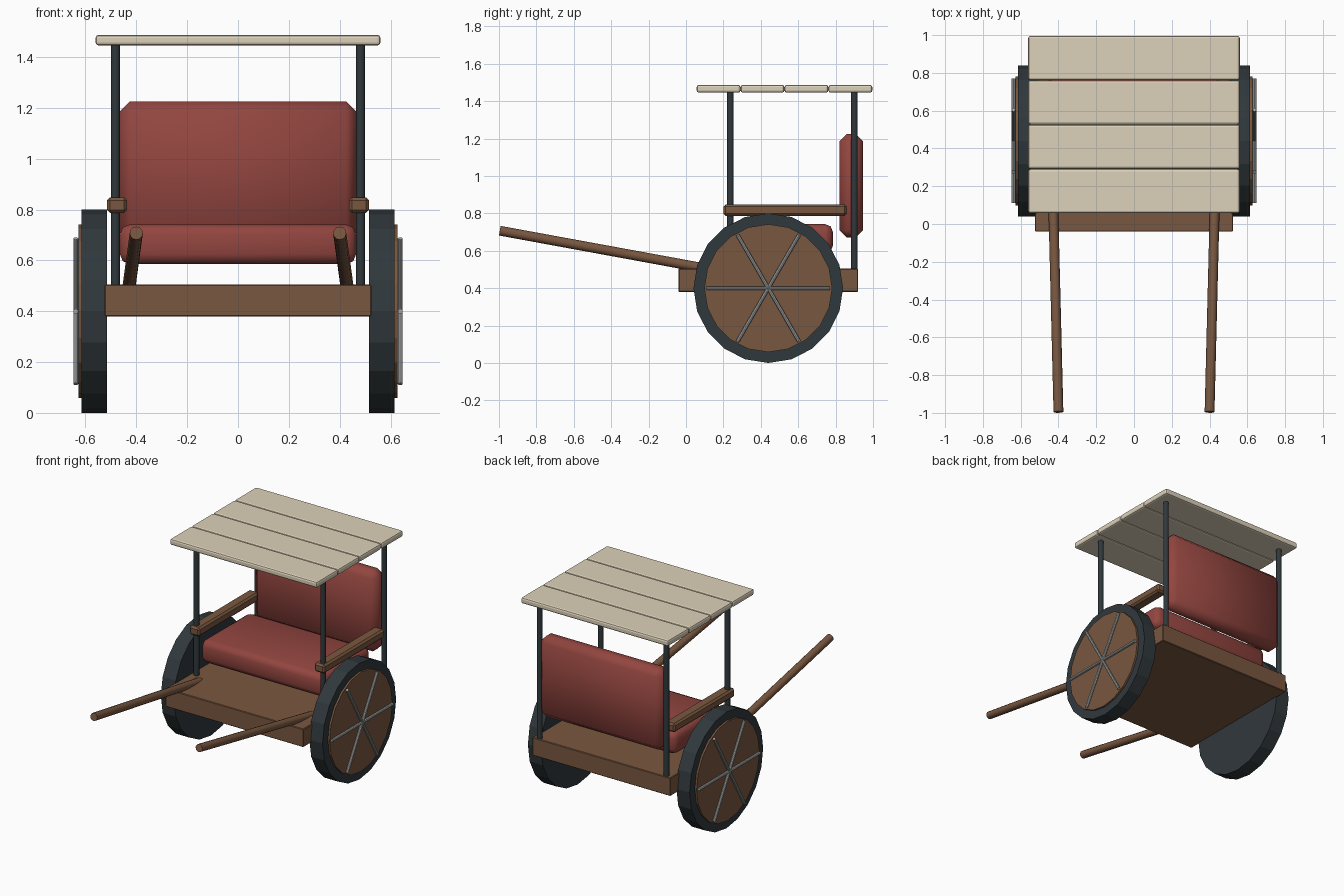
import bpy, math
from mathutils import Vector

if "Cube" in bpy.data.objects:
    bpy.data.objects.remove(bpy.data.objects["Cube"])


def mat(name, col):
    m = bpy.data.materials.new(name)
    m.diffuse_color = (*col, 1)
    m.use_nodes = True
    m.node_tree.nodes["Principled BSDF"].inputs["Base Color"].default_value = m.diffuse_color
    return m


WOOD = mat("wood", (0.19, 0.095, 0.05))
RED = mat("red_cushion", (0.29, 0.06, 0.05))
CREAM = mat("cream_canopy", (0.72, 0.64, 0.49))
DARK = mat("dark_metal", (0.03, 0.04, 0.045))
STEEL = mat("spoke_steel", (0.38, 0.4, 0.4))


def finish(o, name, m, angle=None):
    o.name = name
    o.data.materials.append(m)
    if angle:
        bpy.ops.object.shade_smooth_by_angle(angle=math.radians(angle))
    return o


def box(name, lo, hi, m, bevel=0, seg=1, angle=None):
    lo, hi = Vector(lo), Vector(hi)
    bpy.ops.mesh.primitive_cube_add(size=1, location=(lo + hi) / 2)
    o = bpy.context.object
    o.scale = hi - lo
    bpy.ops.object.transform_apply(location=False, rotation=False, scale=True)
    if bevel:
        b = o.modifiers.new("bevel", "BEVEL")
        b.width, b.segments = bevel, seg
        bpy.ops.object.modifier_apply(modifier="bevel")
    return finish(o, name, m, angle)


def rod(name, a, b, r, m, sides=12, angle=40):
    a, b = Vector(a), Vector(b)
    d = b - a
    bpy.ops.mesh.primitive_cylinder_add(vertices=sides, radius=r, depth=d.length, location=(a + b) / 2)
    o = bpy.context.object
    o.rotation_euler = d.to_track_quat("Z", "Y").to_euler()
    return finish(o, name, m, angle)


# Body, seat and backrest
box("platform", (-0.525, -0.04, 0.38), (0.525, 0.92, 0.505), WOOD, 0.004)
box("seat", (-0.465, 0.25, 0.585), (0.465, 0.785, 0.742), RED, 0.04, 2, 50)
box("backrest", (-0.465, 0.82, 0.67), (0.465, 0.947, 1.225), RED, 0.04, 1, 50)

# Canopy slats
for i in range(4):
    y = 0.057 + i * 0.235
    box(f"canopy_slat_{i + 1}", (-0.56, y, 1.445), (0.56, y + 0.234, 1.487), CREAM, 0.012, 2)

for s, side in ((-1, "left"), (1, "right")):
    # Canopy posts and armrest
    for y, end in ((0.237, "front"), (0.9, "rear")):
        rod(f"{end}_post_{side}", (s * 0.482, y, 0.49), (s * 0.482, y, 1.455), 0.018, DARK)
    xs = sorted((s * 0.437, s * 0.515))
    box(f"armrest_{side}", (xs[0], 0.2, 0.787), (xs[1], 0.86, 0.848), WOOD, 0.012)
    # Pulling shaft
    rod(f"shaft_{side}", (s * 0.4, -0.995, 0.707), (s * 0.43, 0.2, 0.488), 0.026, WOOD)
    # Wheel: tyre, hub disc and three crossing spokes
    c = Vector((0, 0.44, 0.4))
    X = Vector((s, 0, 0))
    rod(f"tyre_{side}", c + X * 0.515, c + X * 0.615, 0.4, DARK, 20, None)
    rod(f"wheel_disc_{side}", c + X * 0.56, c + X * 0.628, 0.342, WOOD, 20, None)
    for k in range(3):
        t = math.radians(60 * k)
        d = Vector((0, math.cos(t), math.sin(t))) * 0.33
        rod(f"spoke_{side}_{k + 1}", c + X * 0.638 - d, c + X * 0.638 + d, 0.01, STEEL, 8)
